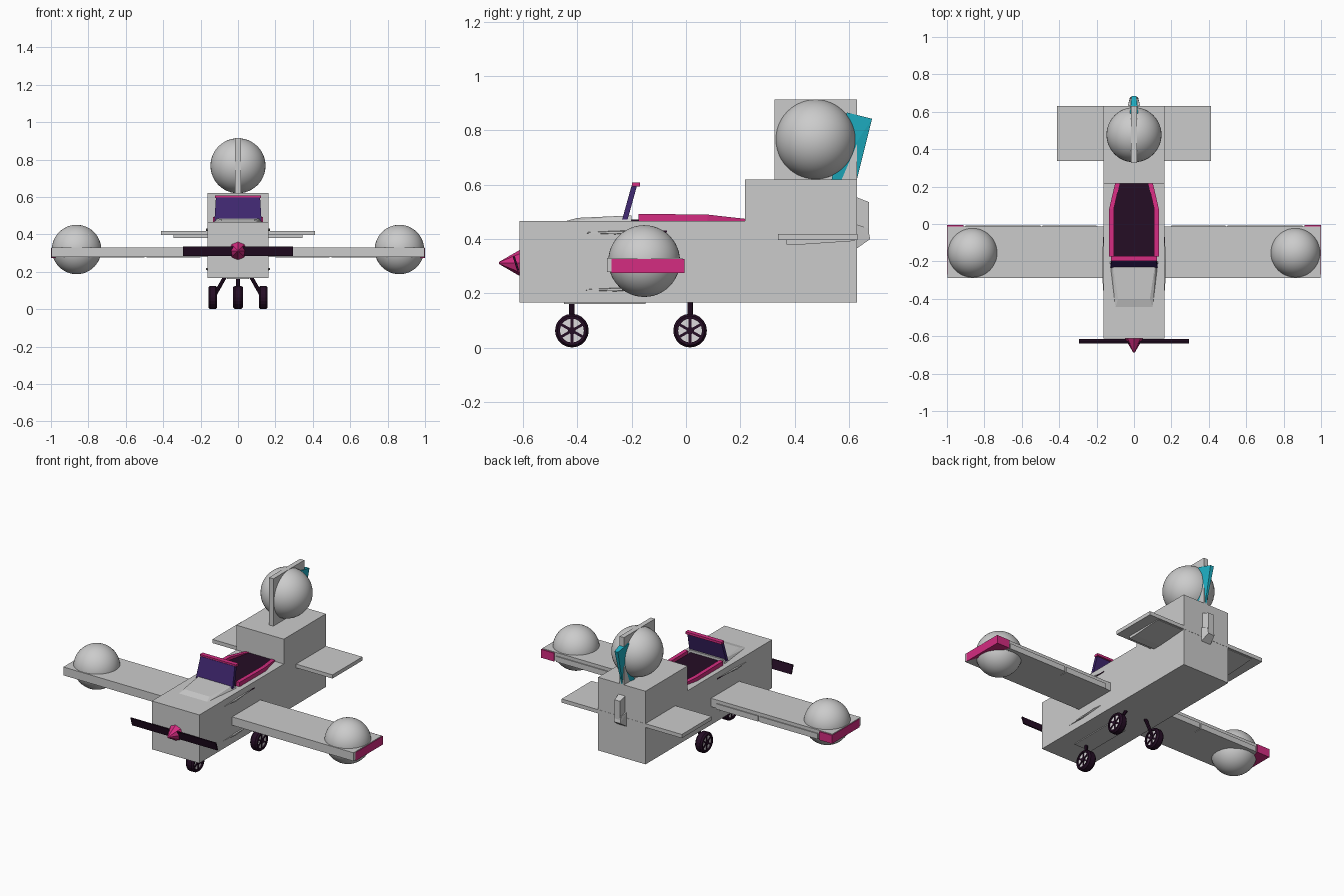
import bpy, bmesh, math
from mathutils import Vector, Matrix

old = bpy.data.objects.get("Cube")
if old:
    bpy.data.objects.remove(old, do_unlink=True)


def material(name, rgb):
    m = bpy.data.materials.new(name)
    m.use_nodes = True
    m.diffuse_color = (*rgb, 1)
    m.node_tree.nodes["Principled BSDF"].inputs["Base Color"].default_value = (*rgb, 1)
    return m


GREY = material("light grey", (0.6, 0.6, 0.6))
PINK = material("hot pink", (0.66, 0.025, 0.22))
PLUM = material("dark plum", (0.018, 0.004, 0.018))
PURPLE = material("deep purple", (0.05, 0.02, 0.16))
CYAN = material("cyan", (0.013, 0.43, 0.55))
SILVER = material("pale silver", (0.72, 0.7, 0.72))


def finish(name, bm, mat, smooth=False):
    bmesh.ops.recalc_face_normals(bm, faces=bm.faces)
    for f in bm.faces:
        f.smooth = smooth
    me = bpy.data.meshes.new(name)
    bm.to_mesh(me)
    bm.free()
    me.materials.append(mat)
    ob = bpy.data.objects.new(name, me)
    bpy.context.collection.objects.link(ob)
    return ob


def hull(name, points, mat):
    bm = bmesh.new()
    for p in points:
        bm.verts.new(p)
    bmesh.ops.convex_hull(bm, input=bm.verts)
    bmesh.ops.dissolve_limit(bm, angle_limit=0.01, verts=bm.verts, edges=bm.edges)
    return finish(name, bm, mat)


def box(name, xs, ys, zs, mat):
    return hull(name, [(x, y, z) for x in xs for y in ys for z in zs], mat)


def prism(name, outline, zs, mat):
    return hull(name, [(x, y, z) for x, y in outline for z in zs], mat)


def mirrored(points, s):
    return [(s * p[0], *p[1:]) for p in points]


def sphere(name, centre, radius):
    bm = bmesh.new()
    bmesh.ops.create_uvsphere(bm, u_segments=48, v_segments=24, radius=radius,
                              matrix=Matrix.Translation(centre))
    return finish(name, bm, GREY, True)


def cone(name, centre, r1, r2, depth, axis, mat, sides=16):
    bm = bmesh.new()
    turn = Vector((0, 0, 1)).rotation_difference(Vector(axis)).to_matrix().to_4x4()
    bmesh.ops.create_cone(bm, cap_ends=True, segments=sides, radius1=r1, radius2=r2,
                          depth=depth, matrix=Matrix.Translation(centre) @ turn)
    return finish(name, bm, mat)


def rod(name, a, b, radius, mat, sides=8):
    a, b = Vector(a), Vector(b)
    return cone(name, (a + b) / 2, radius, radius, (b - a).length, b - a, mat, sides)


def wheel(name, x, y, w):
    z = 0.063
    # Tyre turned from a ring profile
    ring = [(-w, .044), (-w, .054), (-.6 * w, .062), (.6 * w, .062), (w, .054), (w, .044)]
    bm = bmesh.new()
    loop = [bm.verts.new((x + px, y, z + pr)) for px, pr in ring]
    edges = [bm.edges.new((loop[i - 1], loop[i])) for i in range(len(loop))]
    bmesh.ops.spin(bm, geom=loop + edges, cent=(x, y, z), axis=(1, 0, 0),
                   angle=math.tau, steps=20)
    bmesh.ops.remove_doubles(bm, verts=bm.verts, dist=0.0001)
    finish(name + "_tyre", bm, PLUM)
    # Pale disc with dark spokes and hub
    cone(name + "_rim", (x, y, z), .046, .046, 1.4 * w, (1, 0, 0), SILVER, 20)
    cone(name + "_hub", (x, y, z), .014, .014, 2 * w, (1, 0, 0), PLUM, 12)
    for i in range(3):
        spoke = box(name + "_spoke", (-.85 * w, .85 * w), (-.005, .005), (-.045, .045), PLUM)
        spoke.location = (x, y, z)
        spoke.rotation_euler.x = i * math.pi / 3


# Fuselage and raised tail block
box("fuselage", (-.163, .163), (-.612, .63), (.166, .466), GREY)
box("tail_block", (-.163, .163), (.217, .63), (.4, .62), GREY)
box("belly_panel", (-.06, .06), (-.45, -.15), (.161, .168), GREY)
hull("engine_hood", [(s * x, y, z) for s in (-1, 1) for x, y, z in
                     ((.1, -.45, .464), (.13, -.2, .464), (.085, -.4, .478), (.115, -.2, .487))], GREY)

# Upright fin, its bulb and the rudder
box("fin", (-.015, .015), (.325, .63), (.61, .914), GREY)
sphere("fin_bulb", (0, .477, .767), .147)
hull("rudder", [(s * x, y, z) for s in (-1, 1) for x, y, z in
                ((.022, .592, .866), (.022, .535, .615), (.012, .685, .843), (.004, .628, .615))], CYAN)

# Tail lamp housing
hull("tail_lamp_upper", [(s * x, y, z) for s in (-1, 1) for x, y, z in
                         ((.024, .625, .555), (.018, .674, .536), (.018, .674, .42), (.024, .625, .4))], GREY)
hull("tail_lamp_lower", [(s * x, y, z) for s in (-1, 1) for x, y, z in
                         ((.034, .625, .455), (.022, .67, .44), (.022, .678, .4), (.034, .625, .363))], GREY)

# Main wing and tailplane
box("wing", (-.997, .997), (-.29, -.013), (.279, .331), GREY)
box("tailplane", (-.413, .413), (.338, .631), (.396, .419), GREY)

for s, side in ((1, "left"), (-1, "right")):
    sphere(side + "_wing_bulb", (s * .863, -.154, .319), .132)
    prism(side + "_wing_tip", mirrored([(.91, -.005), (1, -.005), (1, -.275)], s), (.275, .327), PINK)
    # Trailing edge flaps
    for part, x0, x1 in (("flap", .2, .49), ("aileron", .5, .9)):
        box(f"{side}_{part}", (s * x0, s * x1), (-.06, -.007), (.276, .31), GREY)
    # Wedge under the tailplane
    hull(side + "_elevator", mirrored([(x, y, z) for x in (.16, .345) for y, z in
         ((.37, .398), (.37, .38), (.425, .38), (.62, .393), (.62, .398))], s), GREY)
    # Thin fairing ridges beside the wing root
    for part, z in (("upper", .423), ("lower", .213)):
        hull(f"{side}_{part}_fairing", mirrored([(x, y, z + dz) for x, y, dz in
             ((.16, -.42, 0), (.171, -.26, .005), (.171, -.26, -.004), (.16, -.26, .008),
              (.16, -.26, -.006), (.171, -.15, .008), (.16, -.07, .008))], s), GREY)
    box(side + "_vent", (s * .16, s * .165), (-.16, -.07), (.425, .431), PLUM)
    # Cockpit rails, straight then tapering to the rear
    rail = [(.133, -.175, .493), (.133, .08, .49), (.1, .222, .474)]
    for i, part in enumerate(("front", "rear")):
        pts = [(x - dx, y, h) for x, y, z in rail[i:i + 2] for dx in (0, .025) for h in (.464, z)]
        hull(f"{side}_{part}_rail", mirrored(pts, s), PINK)

# Cockpit floor and windscreen
prism("cockpit_floor", [(s * x, y) for s in (-1, 1) for x, y in
                        ((.11, -.2), (.11, .08), (.08, .217))], (.464, .472), PLUM)
hull("windscreen", [(s * x, y, z) for s in (-1, 1) for x, y, z in
                    ((.126, -.235, .472), (.126, -.215, .472), (.118, -.2, .598), (.118, -.18, .598))], PURPLE)
box("windscreen_cap", (-.124, .124), (-.198, -.17), (.594, .608), PINK)

# Propeller
cone("spinner", (0, -.65, .312), .048, .004, .076, (0, -1, 0), PINK, 8)
for s, side in ((1, "left"), (-1, "right")):
    hull(side + "_blade", mirrored([(x, -.626 + dy + t, .31 + dz) for x in (0, .293)
         for dy, dz in ((-.008, .026), (.008, -.026)) for t in (-.004, .004)], s), PLUM)

# Landing gear
wheel("nose_wheel", 0, -.42, .027)
wheel("left_wheel", .135, .015, .024)
wheel("right_wheel", -.135, .015, .024)
rod("nose_strut", (0, -.42, .1), (0, -.42, .17), .01, PLUM)
for s, side in ((1, "left"), (-1, "right")):
    rod(side + "_strut", (s * .07, .015, .172), (s * .125, .015, .075), .01, PLUM)
